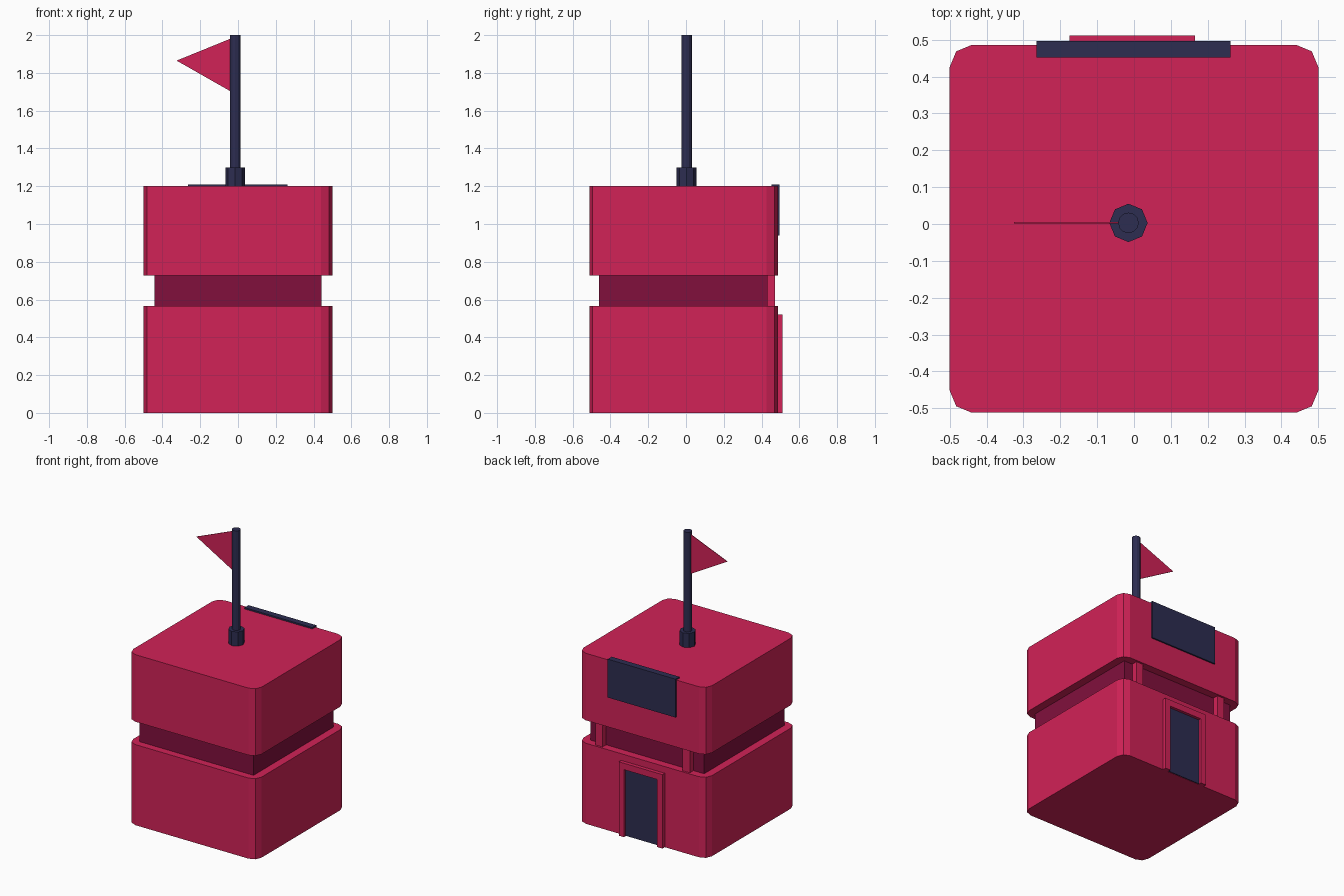
import bpy, bmesh, math

if "Cube" in bpy.data.objects:
    bpy.data.objects.remove(bpy.data.objects["Cube"])


def material(name, rgb):
    m = bpy.data.materials.new(name)
    m.diffuse_color = (*rgb, 1)
    m.use_nodes = True
    m.node_tree.nodes["Principled BSDF"].inputs["Base Color"].default_value = m.diffuse_color
    return m


RED = material("crimson", (0.64, 0.016, 0.096))
DARK_RED = material("dark_crimson", (0.22, 0.005, 0.046))
NAVY = material("navy", (0.026, 0.026, 0.082))


def prism(name, points, axis, lo, hi, mat):
    """Extrude a closed outline along z (xy points) or y (xz points)."""
    bm = bmesh.new()
    def place(p, h):
        return (p[0], p[1], h) if axis == 'z' else (p[0], h, p[1])
    face = bm.faces.new([bm.verts.new(place(p, lo)) for p in points])
    ext = bmesh.ops.extrude_face_region(bm, geom=[face])
    move = (0, 0, hi - lo) if axis == 'z' else (0, hi - lo, 0)
    bmesh.ops.translate(bm, vec=move,
                        verts=[v for v in ext['geom'] if isinstance(v, bmesh.types.BMVert)])
    bmesh.ops.recalc_face_normals(bm, faces=bm.faces)
    me = bpy.data.meshes.new(name)
    bm.to_mesh(me)
    bm.free()
    me.materials.append(mat)
    ob = bpy.data.objects.new(name, me)
    bpy.context.collection.objects.link(ob)
    return ob


def box(name, x, y, z, mat):
    pts = [(x[0], y[0]), (x[1], y[0]), (x[1], y[1]), (x[0], y[1])]
    return prism(name, pts, 'z', z[0], z[1], mat)


def rounded(x0, x1, y0, y1, r, seg=2):
    pts = []
    for k, (cx, cy) in enumerate([(x1 - r, y1 - r), (x0 + r, y1 - r),
                                  (x0 + r, y0 + r), (x1 - r, y0 + r)]):
        for i in range(seg + 1):
            a = math.pi / 2 * (k + i / seg)
            pts.append((cx + r * math.cos(a), cy + r * math.sin(a)))
    return pts


def ring(cx, cy, r, n):
    return [(cx + r * math.cos(2 * math.pi * i / n),
             cy + r * math.sin(2 * math.pi * i / n)) for i in range(n)]


# Two rounded body blocks with a recessed waist between
outline = rounded(-0.5, 0.5, -0.512, 0.486, 0.06)
prism("lower_block", outline, 'z', 0, 0.567, RED)
prism("upper_block", outline, 'z', 0.728, 1.2, RED)
box("waist", (-0.443, 0.443), (-0.46, 0.431), (0.56, 0.735), DARK_RED)

# Small posts across the waist on the door side
for side, x in (("left", -0.36), ("right", 0.32)):
    box(side + "_post", (x, x + 0.055), (0.42, 0.472), (0.56, 0.735), RED)

# Sign panel over the roof edge
box("sign_panel", (-0.265, 0.262), (0.452, 0.496), (0.94, 1.21), NAVY)

# Doorway: arch-shaped frame outline around a dark door
frame = [(-0.175, 0), (-0.175, 0.52), (0.165, 0.52), (0.165, 0),
         (0.125, 0), (0.125, 0.475), (-0.132, 0.475), (-0.132, 0)]
prism("door_frame", frame, 'y', 0.47, 0.512, RED)
box("door", (-0.132, 0.125), (0.47, 0.492), (0.002, 0.475), NAVY)

# Flagpole, socket and pennant
prism("pole_socket", ring(-0.015, 0.003, 0.052, 8), 'z', 1.19, 1.3, NAVY)
prism("flagpole", ring(-0.015, 0.003, 0.028, 12), 'z', 1.25, 2.0, NAVY)
prism("pennant", [(-0.03, 1.985), (-0.325, 1.865), (-0.03, 1.697)],
      'y', 0.001, 0.005, RED)
